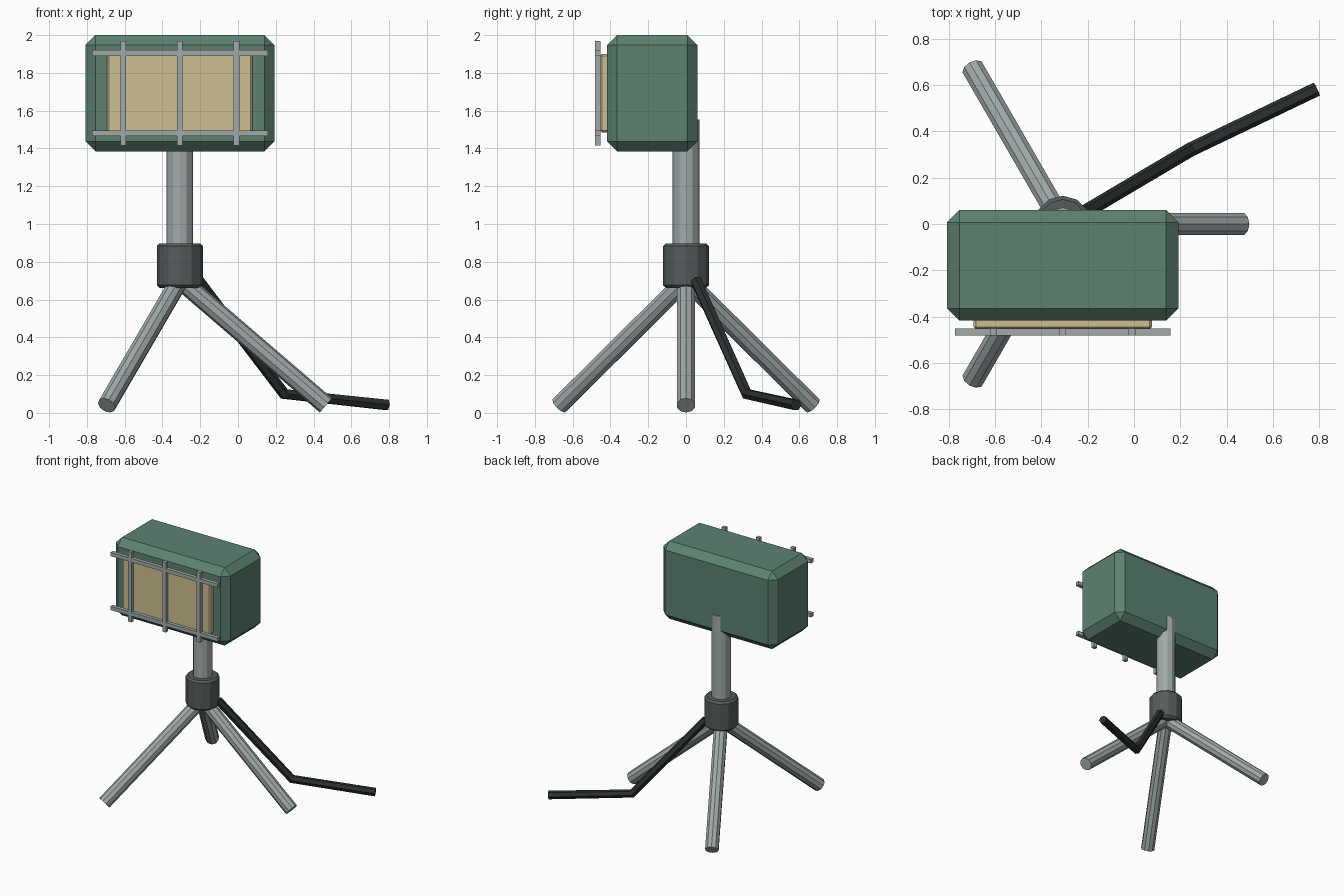
import bpy, bmesh
from math import cos, sin, radians
from mathutils import Vector

if "Cube" in bpy.data.objects:
    bpy.data.objects.remove(bpy.data.objects["Cube"])

CX = -0.308  # x of the stand axis


def material(name, rgb):
    m = bpy.data.materials.new(name)
    m.diffuse_color = (*rgb, 1)
    m.use_nodes = True
    m.node_tree.nodes["Principled BSDF"].inputs["Base Color"].default_value = m.diffuse_color
    return m


green = material("green_paint", (0.11, 0.22, 0.165))
tan = material("warm_lens", (0.62, 0.52, 0.29))
dark = material("dark_plastic", (0.09, 0.105, 0.105))
black = material("black_rubber", (0.025, 0.03, 0.03))
metal = material("bare_metal", (0.36, 0.40, 0.40))


def finish(name, bm, mat, bevel=0):
    me = bpy.data.meshes.new(name)
    bm.to_mesh(me)
    bm.free()
    ob = bpy.data.objects.new(name, me)
    bpy.context.collection.objects.link(ob)
    me.materials.append(mat)
    if bevel:
        mod = ob.modifiers.new("bevel", "BEVEL")
        mod.width, mod.segments = bevel, 1
        mod.limit_method, mod.angle_limit = "ANGLE", radians(50)
    return ob


def box(name, lo, hi, mat, bevel=0):
    bm = bmesh.new()
    bmesh.ops.create_cube(bm, size=1)
    lo, hi = Vector(lo), Vector(hi)
    for v in bm.verts:
        v.co = (lo + hi) / 2 + v.co * (hi - lo)
    return finish(name, bm, mat, bevel)


def rod(name, a, b, r, sides, mat, bevel=0):
    a, b = Vector(a), Vector(b)
    bm = bmesh.new()
    bmesh.ops.create_cone(bm, cap_ends=True, segments=sides,
                          radius1=r, radius2=r, depth=(b - a).length)
    rot = (b - a).to_track_quat("Z", "Y")
    for v in bm.verts:
        v.co = rot @ v.co + (a + b) / 2
    return finish(name, bm, mat, bevel)


# Lamp head and lens
box("lamp_housing", (CX - 0.5, -0.418, 1.385), (CX + 0.5, 0.06, 2.0), green, 0.053)
box("lens_panel", (CX - 0.385, -0.455, 1.485), (CX + 0.385, -0.40, 1.90), tan, 0.01)

# Guard grille
for i, z in enumerate((1.48, 1.905)):
    box(f"guard_rail_{i + 1}", (CX - 0.466, -0.481, z - 0.015),
        (CX + 0.466, -0.452, z + 0.015), metal)
for i, dx in enumerate((-0.3, 0, 0.3)):
    box(f"guard_bar_{i + 1}", (CX + dx - 0.015, -0.481, 1.416),
        (CX + dx + 0.015, -0.452, 1.969), metal)

# Post and collar
rod("post", (CX, 0, 0.70), (CX, 0, 1.553), 0.071, 12, metal)
rod("collar", (CX, 0, 0.662), (CX, 0, 0.898), 0.122, 12, dark, 0.015)

# Three splayed legs
for i in range(3):
    a = radians(120 * i)
    foot = (CX + 0.774 * cos(a), 0.774 * sin(a), 0.04)
    rod(f"leg_{i + 1}", (CX, 0, 0.705), foot, 0.05, 10, metal)

# Power cable trailing to the ground
cu = bpy.data.curves.new("power_cable", "CURVE")
cu.dimensions = "3D"
cu.bevel_depth, cu.bevel_resolution, cu.use_fill_caps = 0.031, 1, True
sp = cu.splines.new("POLY")
path = [(-0.21, 0.053, 0.70), (0.245, 0.322, 0.10), (0.79, 0.583, 0.042)]
sp.points.add(len(path) - 1)
for p, co in zip(sp.points, path):
    p.co = (*co, 1)
sp.use_smooth = False
cu.materials.append(black)
bpy.context.collection.objects.link(bpy.data.objects.new("power_cable", cu))
